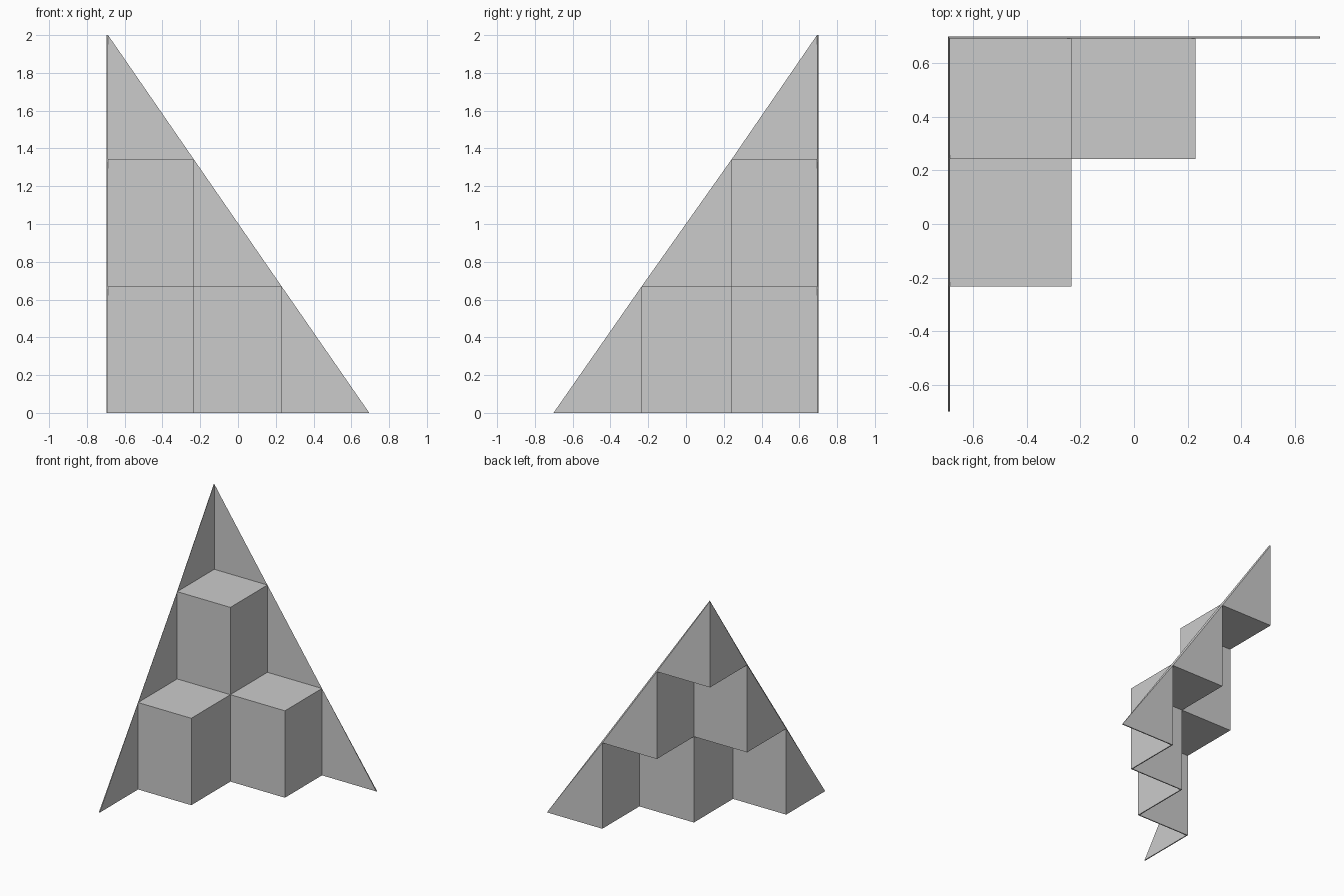
import bpy, bmesh

if "Cube" in bpy.data.objects:
    bpy.data.objects.remove(bpy.data.objects["Cube"])

# Step positions: X away from the corner, Y towards the front, Z upwards
X = [-0.692, -0.2385, 0.2267, 0.695]
Y = [0.6975, 0.246, -0.2305, -0.7015]
Z = [0.0, 0.666, 1.339, 2.0]
STEPS = 3
THICKNESS = 0.008

bm = bmesh.new()
cache = {}


def vert(u, v, w):
    if (u, v, w) not in cache:
        cache[u, v, w] = bm.verts.new((X[u], Y[v], Z[w]))
    return cache[u, v, w]


def face(*points):
    bm.faces.new([vert(*p) for p in points])


for k in range(STEPS):
    n = STEPS - 1 - k
    # Triangular fins closing each level at both ends
    face((0, n + 1, k), (0, n, k), (0, n, k + 1))
    face((n, 0, k), (n + 1, 0, k), (n, 0, k + 1))
    # Zigzag walls and the step tops between them
    for i in range(n):
        j = n - i
        face((i, j, k), (i + 1, j, k), (i + 1, j, k + 1), (i, j, k + 1))
        face((i + 1, j, k), (i + 1, j - 1, k), (i + 1, j - 1, k + 1), (i + 1, j, k + 1))
        face((i, j, k + 1), (i + 1, j, k + 1), (i + 1, j - 1, k + 1), (i, j - 1, k + 1))

bmesh.ops.recalc_face_normals(bm, faces=bm.faces[:])
mesh = bpy.data.meshes.new("stepped_corner_sheet")
bm.to_mesh(mesh)
bm.free()
sheet = bpy.data.objects.new("stepped_corner_sheet", mesh)
bpy.context.collection.objects.link(sheet)

# Thin folded-sheet thickness
solid = sheet.modifiers.new("thickness", 'SOLIDIFY')
solid.thickness = THICKNESS
solid.offset = 0
solid.use_even_offset = True
